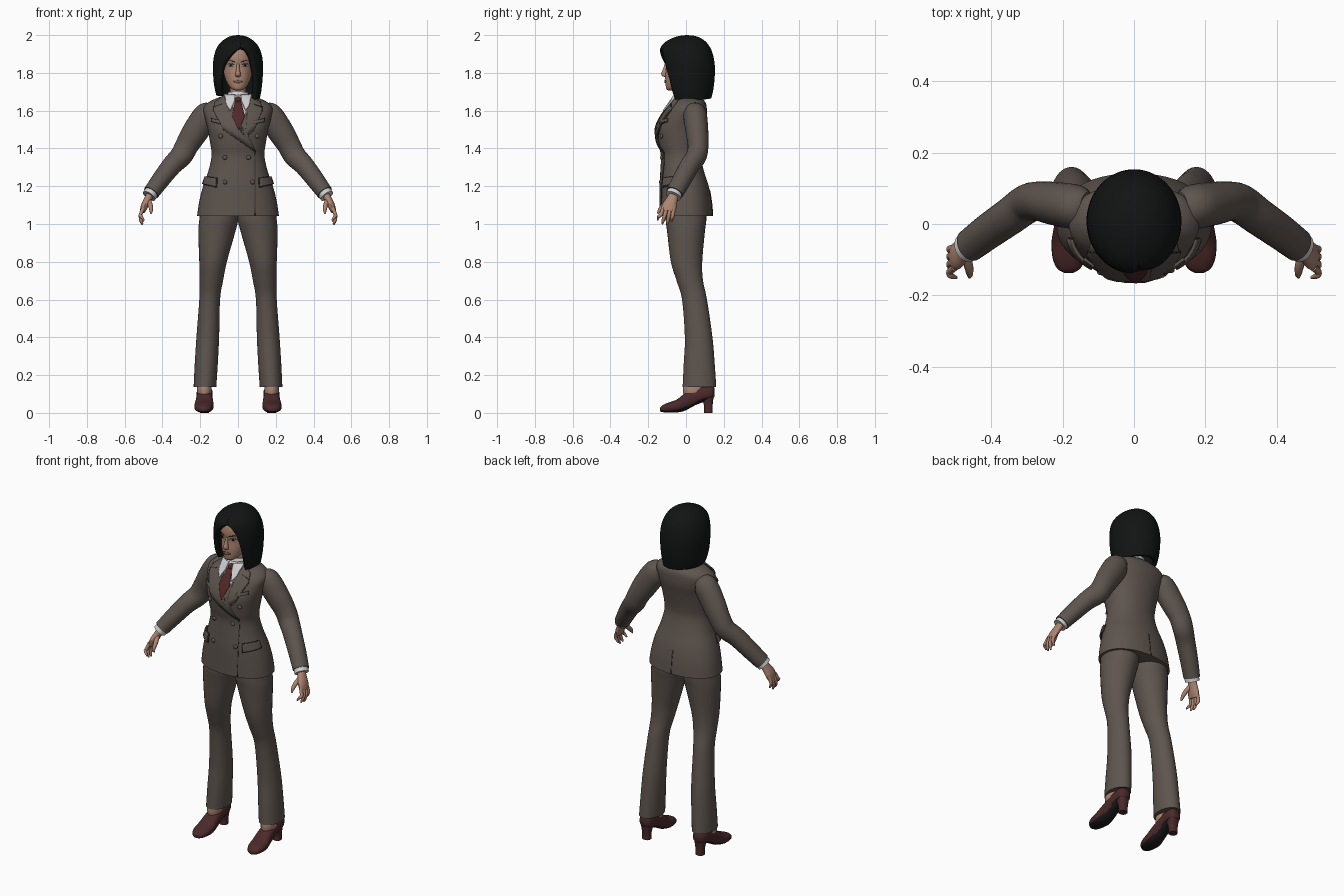
import bpy, bmesh, math
from mathutils import Vector


def material(name, r, g, b):
    m = bpy.data.materials.new(name)
    m.diffuse_color = (r, g, b, 1)
    return m


SUIT = material("brown grey wool", .112, .09, .077)
SEAM = material("dark seam", .05, .04, .034)
SHIRT = material("white cotton", .62, .62, .62)
TIE = material("maroon silk", .085, .02, .02)
SHOE = material("maroon leather", .07, .022, .023)
SOLE = material("black sole", .012, .01, .01)
SKIN = material("skin", .42, .235, .165)
LIPS = material("lips", .3, .12, .095)
HAIR = material("black hair", .006, .007, .007)


def finish(name, bm, mat, mirror=False, thick=0, offset=0.0):
    bmesh.ops.recalc_face_normals(bm, faces=bm.faces)
    me = bpy.data.meshes.new(name)
    bm.to_mesh(me)
    bm.free()
    me.materials.append(mat)
    ob = bpy.data.objects.new(name, me)
    bpy.context.collection.objects.link(ob)
    if thick:
        s = ob.modifiers.new("thickness", 'SOLIDIFY')
        s.thickness, s.offset = thick, offset
    if mirror:
        ob.modifiers.new("mirror", 'MIRROR')
    return ob


def smooth(rows, k=5):
    """Catmull-Rom interpolation between rows of numbers."""
    out = []
    for i in range(len(rows) - 1):
        a, b, c, d = (rows[max(i - 1, 0)], rows[i], rows[i + 1],
                      rows[min(i + 2, len(rows) - 1)])
        for j in range(k):
            t = j / k
            out.append(tuple(q + .5 * t * (r - p + t * (2*p - 5*q + 4*r - s + t * (3*(q - r) + s - p)))
                             for p, q, r, s in zip(a, b, c, d)))
    return out + [tuple(rows[-1])]


def loft(name, rows, mat, axes='xy', n=28, p=2.0, k=5, mirror=False):
    """Skin over elliptical rings (x, y, z, ru, rv); axes None follows the path."""
    rows = smooth(rows, k)
    bm = bmesh.new()
    rings = []
    for i, (x, y, z, ru, rv) in enumerate(rows):
        if axes:
            u, v = Vector((1, 0, 0)), Vector((0, 1, 0) if axes == 'xy' else (0, 0, 1))
        else:
            t = Vector(rows[min(i + 1, len(rows) - 1)][:3]) - Vector(rows[max(i - 1, 0)][:3])
            t.normalize()
            u = Vector((0, 1, 0))
            u = (u - t * u.dot(t)).normalized()
            v = t.cross(u)
        ring = []
        for j in range(n):
            c, s = math.cos(2 * math.pi * j / n), math.sin(2 * math.pi * j / n)
            c, s = (math.copysign(abs(w) ** (2 / p), w) for w in (c, s))
            ring.append(bm.verts.new(Vector((x, y, z)) + u * ru * c + v * rv * s))
        rings.append(ring)
    for a, b in zip(rings, rings[1:]):
        for j in range(n):
            bm.faces.new((a[j], a[(j + 1) % n], b[(j + 1) % n], b[j]))
    bm.faces.new(rings[0])
    bm.faces.new(rings[-1])
    return finish(name, bm, mat, mirror)


def body_rows(rows):
    return [(0, (f + b) / 2, z, rx, (b - f) / 2) for z, rx, f, b in rows]


def surface(rows, p, x, z, off=0, back=False):
    """Point on the front or back of a lofted body."""
    z = min(max(z, rows[0][2]), rows[-1][2])
    for a, b in zip(rows, rows[1:]):
        if a[2] <= z <= b[2]:
            t = (z - a[2]) / (b[2] - a[2])
            _, cy, _, rx, ry = (m + (q - m) * t for m, q in zip(a, b))
            break
    f = min(abs(x) / rx, .985)
    y = (ry + off) * (1 - f ** p) ** (1 / p)
    return Vector((math.copysign(f * (rx + off), x), cy + (y if back else -y), z))


def patch(name, body, outline, off, mat, mirror=False, back=False, thick=.008, cuts=6):
    """Thin plate that follows a body surface, outlined in x and z."""
    bm = bmesh.new()
    bm.faces.new([bm.verts.new((x, 0, z)) for x, z in outline])
    bmesh.ops.triangulate(bm, faces=bm.faces)
    bmesh.ops.subdivide_edges(bm, edges=bm.edges, cuts=cuts, use_grid_fill=True)
    for v in bm.verts:
        v.co = surface(*body, v.co.x, v.co.z, off, back)
    return finish(name, bm, mat, mirror, thick)


def oval(cx, cz, rx, rz, n=14):
    return [(cx + rx * math.cos(2 * math.pi * i / n), cz + rz * math.sin(2 * math.pi * i / n)) for i in range(n)]


def ball(name, loc, size, mat, mirror=False):
    bm = bmesh.new()
    bmesh.ops.create_uvsphere(bm, u_segments=14, v_segments=9, radius=1)
    for v in bm.verts:
        v.co = Vector(a * b for a, b in zip(v.co, size)) + Vector(loc)
    return finish(name, bm, mat, mirror)


# Jacket body
torso = body_rows([(1.042, .217, -.14, .142), (1.12, .205, -.14, .135), (1.2, .185, -.14, .12),
                   (1.28, .157, -.136, .095), (1.36, .14, -.133, .077), (1.42, .146, -.145, .08),
                   (1.5, .16, -.153, .095), (1.56, .175, -.13, .108), (1.61, .183, -.097, .11),
                   (1.64, .162, -.074, .105), (1.662, .122, -.06, .088), (1.685, .062, -.045, .06)])
loft("jacket_body", torso, SUIT, n=48, p=2.2)
T = (smooth(torso), 2.2)

# Shirt front, collar and tie
patch("shirt_front", T, [(-.06, 1.682), (.06, 1.682), (.05, 1.6), (.005, 1.5), (-.05, 1.6)], .002, SHIRT)
loft("shirt_collar", [(0, .005, 1.63, .066, .062), (0, .006, 1.67, .06, .057), (0, .01, 1.7, .052, .05)], SHIRT)
patch("collar_tip", T, [(.012, 1.682), (.06, 1.685), (.056, 1.63), (.038, 1.6), (.018, 1.645)], .016, SHIRT, True)
patch("tie_blade", T, [(-.014, 1.65), (.014, 1.65), (.034, 1.57), (.005, 1.495), (-.03, 1.57)], .01, TIE)
ball("tie_knot", (0, -.063, 1.652), (.02, .017, .024), TIE)

# Lapels with dark edges, front overlap, pockets and vent
patch("right_lapel", T, [(-.06, 1.685), (-.115, 1.645), (-.125, 1.605), (-.07, 1.5), (.088, 1.385),
                         (.0, 1.505), (-.045, 1.6)], .009, SUIT)
patch("left_lapel", T, [(.06, 1.685), (.115, 1.645), (.125, 1.605), (.08, 1.5), (.035, 1.455),
                        (.0, 1.505), (.045, 1.6)], .006, SUIT)
patch("right_lapel_edge", T, [(-.129, 1.602), (-.073, 1.496), (.09, 1.378), (.085, 1.39), (-.06, 1.5),
                              (-.11, 1.61)], .004, SEAM, thick=.006)
patch("left_lapel_edge", T, [(.129, 1.602), (.084, 1.496), (.04, 1.448), (.035, 1.46), (.075, 1.5),
                             (.11, 1.61)], .002, SEAM, thick=.006)
patch("lapel_notch", T, [(.078, 1.634), (.122, 1.618), (.122, 1.622), (.078, 1.638)], .013, SEAM, True, thick=.003)
patch("front_edge", T, [(.087, 1.385), (.091, 1.385), (.091, 1.045), (.087, 1.045)], .001, SEAM, thick=.003)
patch("pocket_flap", T, [(.11, 1.243), (.172, 1.252), (.178, 1.212), (.112, 1.197)], .009, SUIT, True)
patch("pocket_shadow", T, [(.108, 1.245), (.174, 1.254), (.18, 1.208), (.11, 1.192)], .003, SEAM, True, thick=.005)
patch("breast_pocket", T, [(.08, 1.545), (.135, 1.56), (.135, 1.543), (.08, 1.528)], .006, SUIT, True)
patch("breast_pocket_edge", T, [(.078, 1.53), (.137, 1.545), (.137, 1.54), (.078, 1.525)], .004, SEAM, True, thick=.006)
patch("back_vent", T, [(-.002, 1.18), (.002, 1.18), (.002, 1.045), (-.002, 1.045)], .001, SEAM, back=True, thick=.003)
for x, z in [(-.09, 1.465), (.1, 1.465), (-.068, 1.352), (.055, 1.352), (-.068, 1.222), (.075, 1.222)]:
    ball("jacket_button", surface(*T, x, z, .003), (.012, .008, .012), SUIT)

# Sleeves, shirt cuffs and sleeve buttons
loft("sleeve", [(.13, .045, 1.605, .045, .04), (.165, .048, 1.578, .062, .068), (.225, .058, 1.49, .06, .069),
                (.268, .064, 1.42, .055, .062), (.3, .056, 1.362, .054, .059), (.35, .02, 1.31, .052, .053),
                (.41, -.022, 1.233, .05, .048), (.46, -.06, 1.165, .047, .043)], SUIT, None, mirror=True)
loft("shirt_cuff", [(.445, -.05, 1.185, .04, .037), (.471, -.068, 1.148, .042, .038)], SHIRT, None, mirror=True)
for i in range(3):
    ball("sleeve_button", (.425 + .012 * i, .009 - .01 * i, 1.232 - .017 * i), (.009, .009, .009), SUIT, True)

# Hands
loft("palm", [(.46, -.06, 1.165, .024, .02), (.478, -.074, 1.13, .03, .02), (.495, -.088, 1.095, .039, .019),
              (.506, -.095, 1.066, .036, .014)], SKIN, None, n=16, mirror=True)
for name, y, tip in [("index_finger", -.122, (.497, -.15, 1.02)), ("middle_finger", -.103, (.505, -.125, 1.0)),
                     ("ring_finger", -.084, (.506, -.1, .996)), ("little_finger", -.066, (.502, -.076, 1.012))]:
    loft(name, [(.502, y, 1.085, .01, .01), (.516, y * .6 + tip[1] * .4, 1.048, .01, .01),
                (.513, y * .2 + tip[1] * .8, tip[2] + .02, .009, .009), (*tip, .004, .004)],
         SKIN, None, n=10, k=3, mirror=True)
loft("thumb", [(.474, -.085, 1.125, .012, .014), (.464, -.115, 1.1, .013, .013), (.46, -.138, 1.075, .011, .01),
               (.461, -.15, 1.055, .004, .004)], SKIN, None, n=10, k=3, mirror=True)

# Trousers
loft("trouser_leg", [(.175, .071, .138, .06, .089), (.168, .07, .26, .061, .082), (.16, .067, .4, .06, .073),
                     (.15, .045, .6, .055, .066), (.141, .02, .7, .062, .07), (.132, .003, .8, .073, .083),
                     (.112, .0, .96, .098, .1), (.101, .0, 1.03, .103, .108), (.098, .0, 1.13, .098, .105)],
     SUIT, n=32, mirror=True)

# Feet and heeled shoes with black undersides
ball("ankle", (.178, .04, .125), (.04, .058, .075), SKIN, True)
shoe = loft("shoe", [(.183, -.137, .018, .012, .01), (.183, -.125, .022, .032, .018), (.182, -.095, .028, .046, .026),
                     (.18, -.05, .036, .051, .034), (.178, -.005, .058, .046, .046), (.177, .05, .086, .042, .045),
                     (.177, .1, .103, .042, .043), (.177, .135, .108, .036, .038), (.177, .15, .11, .02, .024)],
            SHOE, 'xz', n=24, p=2.4, mirror=True)
shoe.data.materials.append(SOLE)
for f in shoe.data.polygons:
    if f.normal.z < -.55:
        f.material_index = 1
loft("shoe_heel", [(.177, .118, 0, .024, .023), (.177, .118, .04, .025, .023), (.177, .112, .1, .036, .036)],
     SHOE, p=2.6, mirror=True)

# Neck and head
loft("neck", [(0, .015, 1.64, .047, .045), (0, .008, 1.7, .043, .043), (0, .005, 1.78, .046, .05)], SKIN)
head = body_rows([(1.707, .014, -.093, -.06), (1.716, .034, -.104, -.03), (1.74, .054, -.108, .01),
                  (1.78, .071, -.11, .06), (1.83, .08, -.107, .09), (1.88, .083, -.113, .1),
                  (1.93, .075, -.1, .098), (1.965, .045, -.06, .07), (1.975, .01, -.01, .02)])
loft("head", head, SKIN, n=36)
H = (smooth(head), 2.0)
loft("nose", [(0, -.104, 1.85, .007, .008), (0, -.11, 1.82, .009, .012), (0, -.115, 1.795, .014, .017),
              (0, -.112, 1.783, .014, .013), (0, -.106, 1.778, .007, .006)], SKIN, n=14, k=3)
patch("eye_white", H, oval(.036, 1.84, .016, .006), .001, SHIRT, True, thick=.002, cuts=2)
patch("iris", H, oval(.036, 1.84, .0065, .006), .003, SOLE, True, thick=.002, cuts=1)
patch("upper_lash", H, [(.019, 1.839), (.028, 1.846), (.044, 1.846), (.055, 1.841), (.045, 1.85), (.028, 1.85)],
      .003, SOLE, True, thick=.002, cuts=2)
patch("eyebrow", H, [(.016, 1.86), (.04, 1.868), (.062, 1.862), (.04, 1.863), (.016, 1.856)],
      .002, SEAM, True, thick=.003, cuts=2)
patch("mouth", H, [(-.024, 1.755), (-.006, 1.762), (0, 1.76), (.006, 1.762), (.024, 1.755), (.009, 1.747),
                   (-.009, 1.747)], .002, LIPS, thick=.006, cuts=2)

# Bobbed hair: a shell of open arcs that frame the face (z, rx, front, back, left gap, right gap)
hair_rows = smooth([(1.668, .114, -.105, .135, 1.05, .92), (1.72, .125, -.125, .146, .95, .88),
                    (1.78, .131, -.135, .152, .84, .8), (1.83, .133, -.138, .153, .72, .68),
                    (1.88, .129, -.14, .147, .42, .58), (1.92, .118, -.138, .135, .1, .4),
                    (1.942, .107, -.13, .123, -.15, .15), (1.965, .088, -.108, .105, -.15, .15),
                    (1.985, .06, -.07, .077, -.15, .15), (1.996, .032, -.033, .045, -.15, .15),
                    (2.0, .003, .002, .008, -.15, .15)])
bm = bmesh.new()
N, grid = 48, []
for z, rx, f, b, gl, gr in hair_rows:
    row = []
    for j in range(N + 1):
        t = gr + (2 * math.pi - gl - gr) * j / N
        x = rx * math.sin(t)
        dip = max(0, 1.76 - z) * x * 1.1
        row.append(bm.verts.new((x, (f + b) / 2 - (b - f) / 2 * math.cos(t), z - dip)))
    grid.append(row)
for a, b in zip(grid, grid[1:]):
    for j in range(N):
        bm.faces.new((a[j], a[j + 1], b[j + 1], b[j]))
bm.faces.new(grid[-1][:-1])
bmesh.ops.remove_doubles(bm, verts=bm.verts, dist=.0002)
finish("hair", bm, HAIR, thick=.026, offset=-1)

# Soft shading with crisp edges
for ob in bpy.context.scene.objects:
    ob.select_set(True)
    bpy.context.view_layer.objects.active = ob
bpy.ops.object.shade_smooth_by_angle(angle=math.radians(42))
